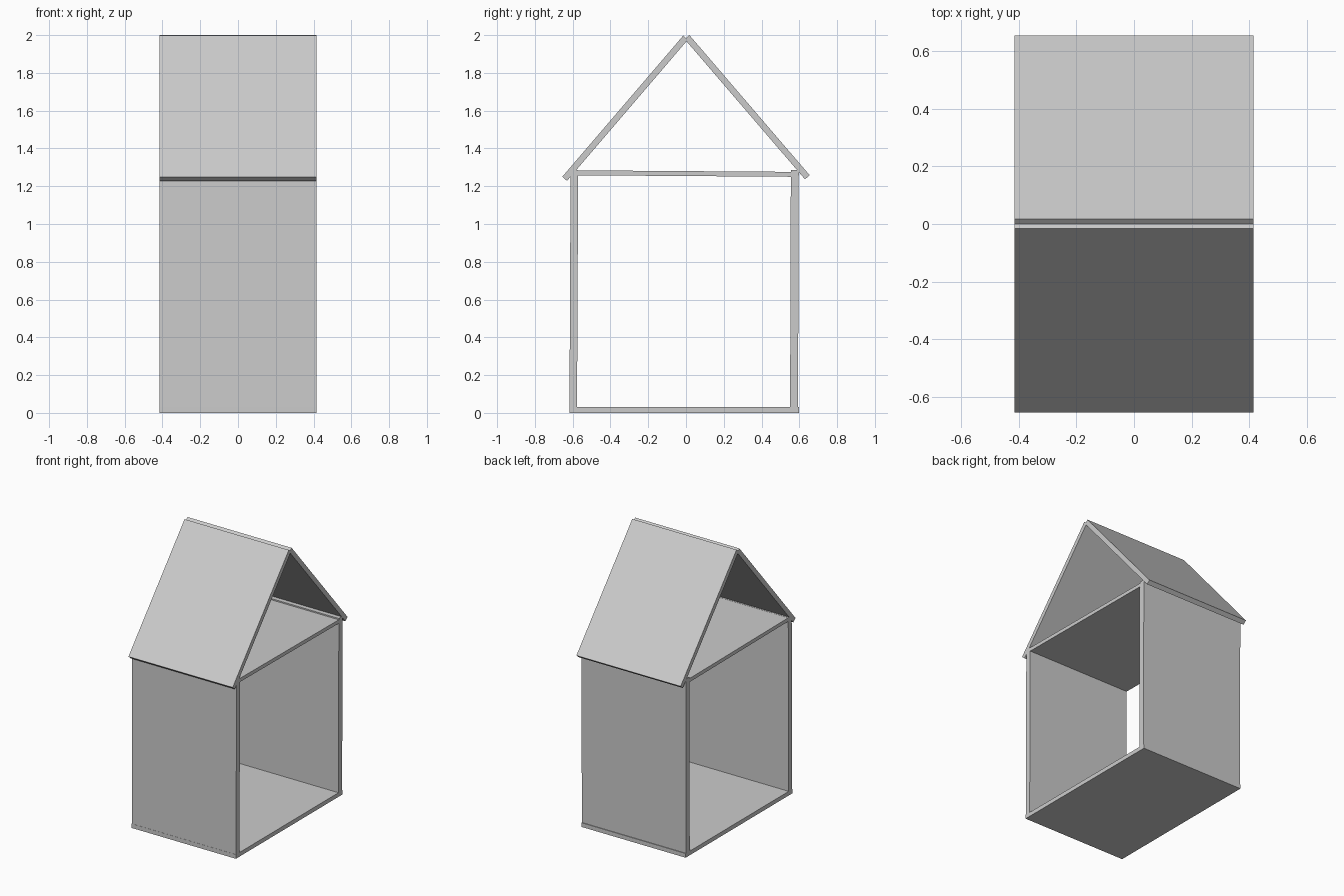
import bpy
from mathutils import Vector

if "Cube" in bpy.data.objects:
    bpy.data.objects.remove(bpy.data.objects["Cube"])

HALF_WIDTH = 0.416


def panel(name, section):
    """Extrude a (y, z) cross-section along x."""
    n = len(section)
    verts = [(x, y, z) for x in (-HALF_WIDTH, HALF_WIDTH) for y, z in section]
    faces = [tuple(range(n))[::-1], tuple(range(n, 2 * n))]
    faces += [(i, (i + 1) % n, n + (i + 1) % n, n + i) for i in range(n)]
    mesh = bpy.data.meshes.new(name)
    mesh.from_pydata(verts, [], faces)
    obj = bpy.data.objects.new(name, mesh)
    bpy.context.collection.objects.link(obj)
    return obj


def board(name, start, end, thickness):
    """Board whose right-hand face runs start to end, thickened to the left."""
    a, b = Vector(start), Vector(end)
    d = (b - a).normalized()
    off = Vector((-d.y, d.x)) * thickness
    return panel(name, [a, b, b + off, a + off])


# Floor and slightly sloping ceiling
board("floor", (-0.618, 0.0), (0.598, 0.0), 0.03)
board("ceiling", (-0.578, 1.258), (0.558, 1.25), 0.026)

# Slightly leaning walls
board("front_wall", (-0.577, 0.001), (-0.571, 1.285), 0.04)
board("back_wall", (0.593, 0.022), (0.597, 1.285), 0.042)

# Roof boards, meeting in a small notch at the ridge
board("back_roof", (0.655, 1.258), (0.018, 2.0), 0.033)
board("front_roof", (-0.015, 1.997), (-0.655, 1.25), 0.033)
